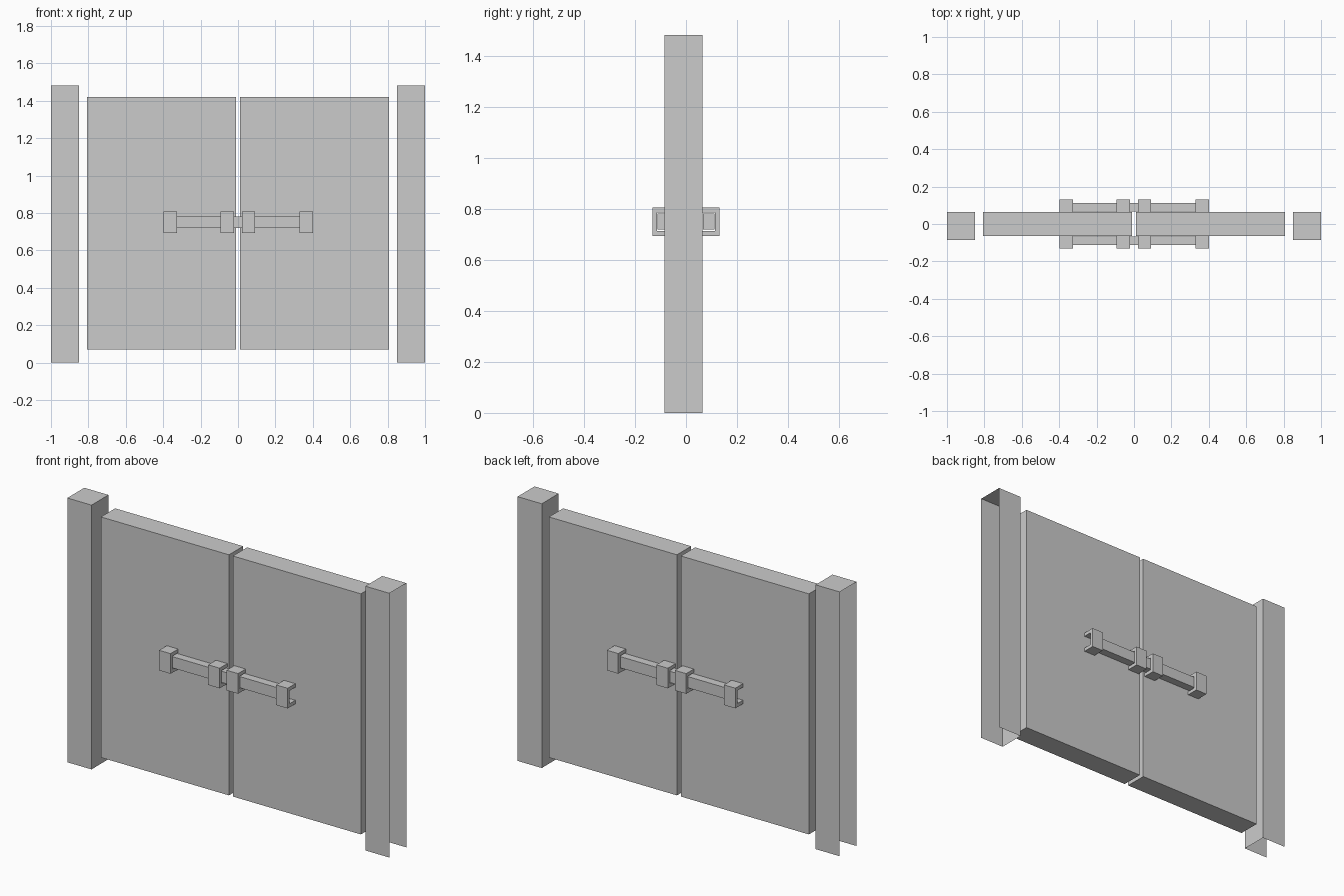
import bpy, bmesh
from mathutils import Vector

if "Cube" in bpy.data.objects:
    bpy.data.objects.remove(bpy.data.objects["Cube"])

grey = bpy.data.materials.new("plain grey")
grey.diffuse_color = (0.6, 0.6, 0.6, 1)
grey.use_nodes = True
grey.node_tree.nodes["Principled BSDF"].inputs["Base Color"].default_value = grey.diffuse_color


def finish(name, bm):
    mesh = bpy.data.meshes.new(name)
    bm.to_mesh(mesh)
    bm.free()
    mesh.materials.append(grey)
    obj = bpy.data.objects.new(name, mesh)
    bpy.context.collection.objects.link(obj)
    return obj


def box(name, lo, hi, open_sides=()):
    """Box between two corners, leaving out the faces that point along open_sides."""
    lo, hi = Vector(lo), Vector(hi)
    bm = bmesh.new()
    bmesh.ops.create_cube(bm, size=1)
    bm.normal_update()
    gone = [f for f in bm.faces
            if any(f.normal.dot(Vector(d)) > 0.9 for d in open_sides)]
    bmesh.ops.delete(bm, geom=gone, context='FACES')
    for v in bm.verts:
        v.co = Vector([(lo[i] + hi[i]) / 2 + v.co[i] * (hi[i] - lo[i]) for i in range(3)])
    return finish(name, bm)


def bracket(name, x0, x1, side):
    """C-shaped strap, open towards the door panel."""
    profile = [(0.063, 0.694), (0.131, 0.694), (0.131, 0.807), (0.063, 0.807),
               (0.063, 0.787), (0.113, 0.787), (0.113, 0.714), (0.063, 0.714)]
    bm = bmesh.new()
    face = bm.faces.new([bm.verts.new((x0, side * y, z)) for y, z in profile])
    ext = bmesh.ops.extrude_face_region(bm, geom=[face], use_keep_orig=True)
    moved = [g for g in ext["geom"] if isinstance(g, bmesh.types.BMVert)]
    bmesh.ops.translate(bm, vec=(x1 - x0, 0, 0), verts=moved)
    bmesh.ops.recalc_face_normals(bm, faces=bm.faces)
    return finish(name, bm)


# Gate posts, hollow underneath and on the outer side
box("left_post", (-1, -0.085, 0), (-0.85, 0.065, 1.483), [(-1, 0, 0), (0, 0, -1)])
box("right_post", (0.85, -0.085, 0), (1, 0.065, 1.483), [(1, 0, 0), (0, 0, -1)])

# Door panels
box("left_door", (-0.807, -0.063, 0.07), (-0.012, 0.063, 1.42))
box("right_door", (0.012, -0.063, 0.07), (0.807, 0.063, 1.42))

# Locking bars and their brackets on both faces of the gate
for side, label in ((-1, "front"), (1, "back")):
    y0, y1 = sorted((side * 0.066, side * 0.111))
    box(label + "_bar", (-0.362, y0, 0.719), (0.362, y1, 0.782))
    for i, x in enumerate((-0.398, -0.093, 0.021, 0.329)):
        bracket(f"{label}_bracket_{i + 1}", x, x + 0.071, side)
